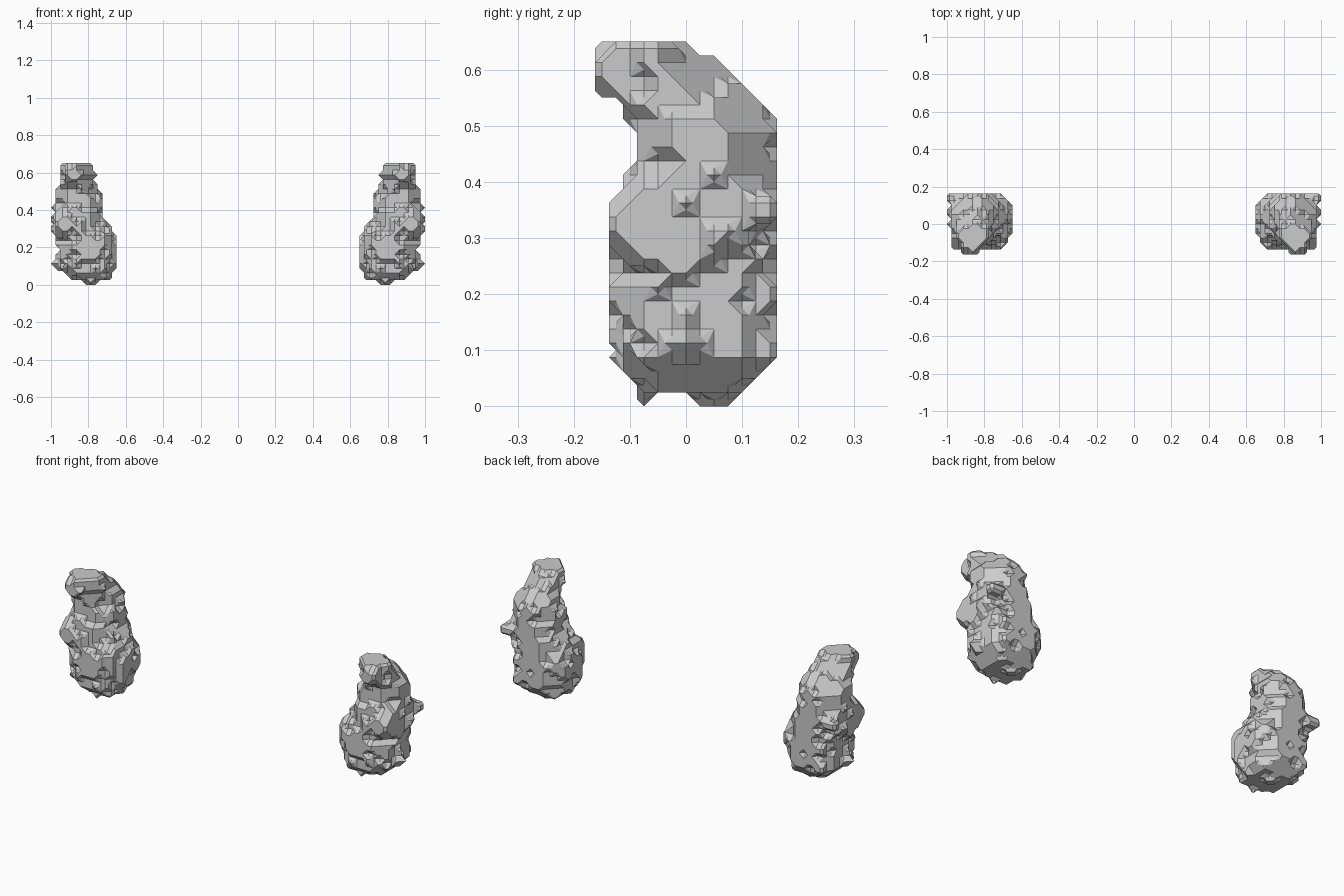
import bpy
import math
from mathutils import Vector, noise

if "Cube" in bpy.data.objects:
    bpy.data.objects.remove(bpy.data.objects["Cube"])

STEP = 0.025
ORIGIN = Vector((0.6125, -0.175, -0.0125))     # first grid sample
NX, NY, NZ = 17, 15, 28

# One figure: z, x min, x max, y min, y max, half width across the diagonal
SECTIONS = [
    (0.025, .69, .90, -.09, .11, .13), (0.09, .665, .95, -.115, .155, .16),
    (0.17, .65, .955, -.135, .165, .17), (0.25, .66, .96, -.13, .155, .16),
    (0.30, .69, .975, -.12, .155, .145), (0.38, .725, .98, -.105, .165, .135),
    (0.45, .73, .975, -.085, .145, .12), (0.50, .745, .975, -.085, .165, .11),
    (0.53, .755, .955, -.11, .135, .095), (0.58, .765, .945, -.16, .09, .08),
    (0.62, .77, .94, -.165, .04, .07), (0.66, .79, .93, -.135, -.01, .058),
]

# Extra lumps: centre, radii
LUMPS = [
    ((.925, -.08, .325), (.06, .06, .085)),     # outer front knob
    ((.745, -.03, .19), (.092, .10, .11)),      # inner bulge
    ((.965, .13, .35), (.04, .035, .035)),      # outer nubs
    ((.965, 0, .112), (.03, .03, .03)),
    ((.7875, .05, .02), (.03, .03, .025)),      # feet
    ((.7875, -.075, .025), (.02, .02, .04)),
    ((.87, -.135, .585), (.04, .03, .035)),     # front of head
    ((.83, .14, .48), (.05, .03, .03)),         # back nubs
    ((.84, .14, .35), (.07, .03, .05)),
]


def inside(p):
    if not (0.01 < p.z < 0.64 and abs(p.y) < 0.151 and 0.66 < p.x < 0.99):
        return False
    for c, r in LUMPS:
        if sum(((p[k] - c[k]) / r[k]) ** 2 for k in range(3)) < 1:
            return True
    for a, b in zip(SECTIONS, SECTIONS[1:]):
        if a[0] <= p.z < b[0]:
            t = (p.z - a[0]) / (b[0] - a[0])
            x0, x1, y0, y1, w = [u + (v - u) * t for u, v in zip(a[1:], b[1:])]
            dx = p.x - (x0 + x1) / 2
            dy = p.y - (y0 + y1) / 2
            box = (abs(2 * dx / (x1 - x0)) ** 2.8 + abs(2 * dy / (y1 - y0)) ** 2.8) ** (1 / 2.8)
            slab = abs(dx + dy) / math.sqrt(2) / w
            rough = 0.17 * noise.noise(p * 15) + 0.10 * noise.noise(p * 29)
            return max(box, slab) < 1.01 + rough
    return False


CORNERS = [Vector((x, y, z)) for z in (0, 2) for y in (0, 2) for x in (0, 2)]


def cell_faces(mask):
    """Facets of the convex solid joining a cell's filled corners."""
    full = [c for i, c in enumerate(CORNERS) if mask >> i & 1]
    empty = [c for i, c in enumerate(CORNERS) if not mask >> i & 1]
    mids = [(a + b) / 2 for a in full for b in empty if (a - b).length < 2.1]
    pts = full + mids
    found = {}
    for a in mids:
        for b in mids:
            for c in mids:
                n = (b - a).cross(c - a)
                if n.length < 1e-5:
                    continue
                d = [n.dot(p - a) for p in pts]
                if max(d) > 1e-4:
                    continue
                on = [i for i, v in enumerate(d) if v > -1e-4]
                key = tuple(on)
                if key in found:
                    continue
                ring = [pts[i] for i in on]
                if any(all(p[k] == v for p in ring) for k in range(3) for v in (0, 2)):
                    continue
                mid = sum(ring, Vector()) / len(ring)
                u = ring[0] - mid
                n.normalize()
                ring.sort(key=lambda p: math.atan2(n.dot(u.cross(p - mid)), u.dot(p - mid)))
                found[key] = [tuple(int(round(v)) for v in p) for p in ring]
    return list(found.values())


# Sample the figure on a grid
solid = {}
for i in range(NX):
    for j in range(NY):
        for k in range(NZ):
            solid[i, j, k] = inside(ORIGIN + Vector((i, j, k)) * STEP)

# Build the chiselled surface cell by cell
cache, index, verts, faces = {}, {}, [], []
for i in range(NX - 1):
    for j in range(NY - 1):
        for k in range(NZ - 1):
            mask = 0
            for bit, c in enumerate(CORNERS):
                if solid[i + int(c.x) // 2, j + int(c.y) // 2, k + int(c.z) // 2]:
                    mask |= 1 << bit
            if mask in (0, 255):
                continue
            if mask not in cache:
                cache[mask] = cell_faces(mask)
            for ring in cache[mask]:
                face = []
                for p in ring:
                    key = (2 * i + p[0], 2 * j + p[1], 2 * k + p[2])
                    if key not in index:
                        index[key] = len(verts)
                        verts.append(ORIGIN + Vector(key) * STEP / 2)
                    face.append(index[key])
                faces.append(face)

mesh = bpy.data.meshes.new("carved_figures")
mesh.from_pydata(verts, [], faces)
mesh.update()
figures = bpy.data.objects.new("carved_figures", mesh)
bpy.context.collection.objects.link(figures)

# Matching figure on the other side
mirror = figures.modifiers.new("mirror", 'MIRROR')
mirror.use_axis[0] = True
mirror.use_mirror_merge = False
